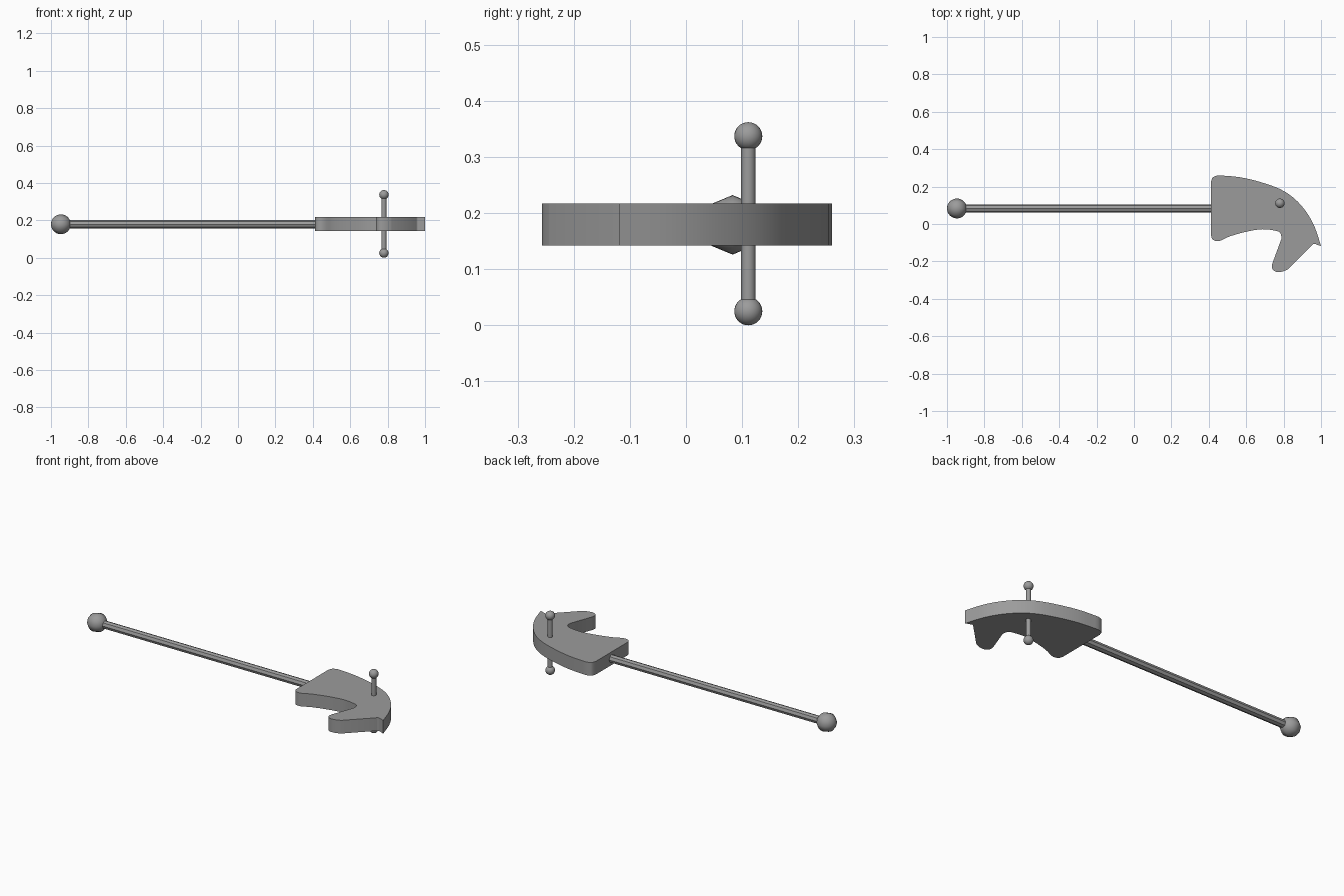
import bpy
import bmesh
import math
from mathutils import Vector

cube = bpy.data.objects.get("Cube")
if cube:
    bpy.data.objects.remove(cube, do_unlink=True)

GREY = (0.33, 0.33, 0.33, 1)
AXIS_Y, AXIS_Z = 0.083, 0.179      # line of the shaft
PIN_X, PIN_Y = 0.78, 0.111         # line of the cross pin

metal = bpy.data.materials.new("plain grey")
metal.use_nodes = True
metal.diffuse_color = GREY
metal.node_tree.nodes["Principled BSDF"].inputs["Base Color"].default_value = GREY


def finish(obj, name, angle=30):
    """Name the part, colour it and smooth its shallow edges."""
    obj.name = name
    obj.data.materials.append(metal)
    bpy.ops.object.select_all(action="DESELECT")
    obj.select_set(True)
    bpy.context.view_layer.objects.active = obj
    bpy.ops.object.shade_smooth_by_angle(angle=math.radians(angle))
    return obj


def rod(name, centre, radius, length, sides, rotation=(0, 0, 0)):
    bpy.ops.mesh.primitive_cylinder_add(vertices=sides, radius=radius, depth=length,
                                        location=centre, rotation=rotation)
    return finish(bpy.context.object, name)


def ball(name, centre, radius, segments, rings, rotation=(0, 0, 0)):
    bpy.ops.mesh.primitive_uv_sphere_add(segments=segments, ring_count=rings, radius=radius,
                                         location=centre, rotation=rotation)
    return finish(bpy.context.object, name, angle=50)


def smooth_run(points, steps=4):
    """Sample a soft curve through the points, leaving out the last one."""
    pts = [Vector(p) for p in points]
    pts = [pts[0]] + pts + [pts[-1]]
    result = []
    for a, b, c, d in zip(pts, pts[1:], pts[2:], pts[3:]):
        for i in range(steps):
            t = i / steps
            result.append(b + (c - a) * t / 2
                          + (a * 2 - b * 5 + c * 4 - d) * t * t / 2
                          + (b * 3 - a - c * 3 + d) * t * t * t / 2)
    return result


def plate(name, outline, bottom, top):
    bm = bmesh.new()
    face = bm.faces.new([bm.verts.new((p.x, p.y, bottom)) for p in outline])
    extruded = bmesh.ops.extrude_face_region(bm, geom=[face])
    moved = [v for v in extruded["geom"] if isinstance(v, bmesh.types.BMVert)]
    bmesh.ops.translate(bm, verts=moved, vec=(0, 0, top - bottom))
    bmesh.ops.recalc_face_normals(bm, faces=bm.faces)
    mesh = bpy.data.meshes.new(name)
    bm.to_mesh(mesh)
    bm.free()
    obj = bpy.data.objects.new(name, mesh)
    bpy.context.collection.objects.link(obj)
    return finish(obj, name)


# Hooked head: each run is one curved stretch between sharp corners
runs = [
    [(.412, -.06), (.412, .225)],                                        # straight back edge
    [(.412, .225), (.422, .25), (.45, .26)],                             # rounded corner
    [(.45, .26), (.56, .251), (.67, .226), (.78, .187), (.86, .134),
     (.925, .059), (.968, -.021), (1, -.119)],                           # outer sweep
    [(1, -.119), (.963, -.106), (.95, -.115)],                           # tip notch
    [(.95, -.115), (.822, -.243)],                                       # lower jaw edge
    [(.822, -.243), (.79, -.255), (.757, -.255), (.738, -.235), (.74, -.21)],
    [(.74, -.21), (.788, -.08)],                                         # throat edge
    [(.788, -.08), (.785, -.055), (.765, -.038), (.685, -.028), (.594, -.043),
     (.513, -.066), (.465, -.088), (.438, -.091), (.418, -.08), (.412, -.06)],
]
outline = []
for run in runs:
    outline += smooth_run(run) if len(run) > 2 else [Vector(run[0])]
plate("hooked_head", outline, .142, .217)

# Eight-sided shaft and its end knob, both lying along x
along_x = (0, math.pi / 2, 0)
start, end = -.95, .42
rod("shaft", ((start + end) / 2, AXIS_Y, AXIS_Z), .022, end - start, 8, along_x)
ball("end_knob", (start + .003, AXIS_Y, AXIS_Z), .053, 8, 16, along_x)

# Cross pin with a small ball on each end
low, high = .025, .337
rod("cross_pin", (PIN_X, PIN_Y, (low + high) / 2), .013, high - low, 24)
for side, z in (("lower", low), ("upper", high)):
    ball(side + "_pin_ball", (PIN_X, PIN_Y, z), .025, 24, 16)
